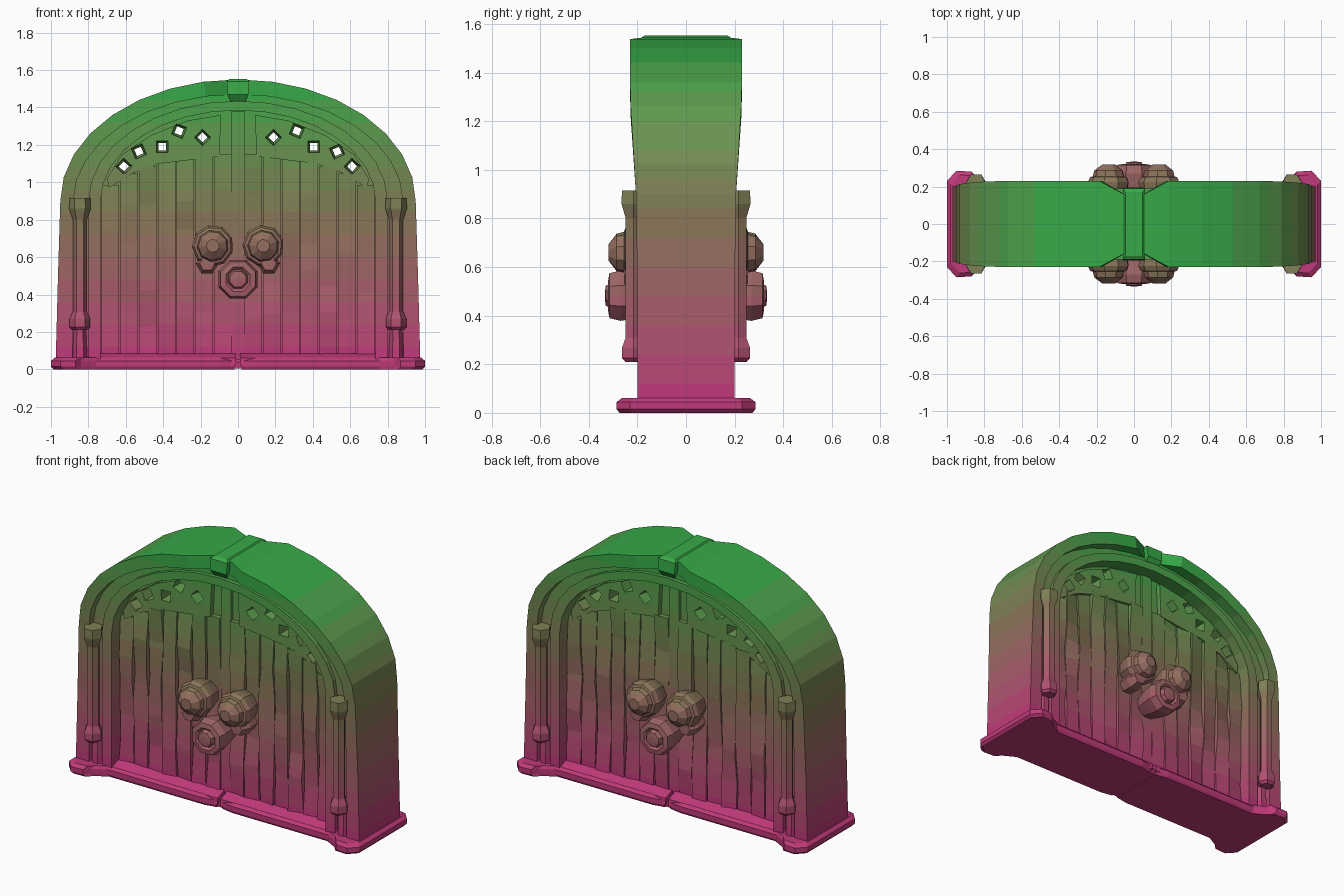
import bpy, bmesh, random
from math import sin, cos, pi, radians

if "Cube" in bpy.data.objects:
    bpy.data.objects.remove(bpy.data.objects["Cube"])

random.seed(4)
TOP, BANDS = 1.56, 13


# Height gradient: magenta foot, brown middle, green crown
def mix(a, b, t):
    return [p + (q - p) * t for p, q in zip(a, b)]


MATS = []
for i in range(BANDS):
    t = (i + 0.5) / BANDS
    low, mid, high = (.55, .03, .2), (.25, .18, .1), (.02, .42, .06)
    c = mix(low, mid, t * 2) if t < .5 else mix(mid, high, t * 2 - 1)
    m = bpy.data.materials.new("tint_%02d" % i)
    m.diffuse_color = (*c, 1)
    m.use_nodes = True
    m.node_tree.nodes["Principled BSDF"].inputs["Base Color"].default_value = m.diffuse_color
    MATS.append(m)


def finish(name, bm):
    bmesh.ops.recalc_face_normals(bm, faces=bm.faces)
    for i in range(1, BANDS):
        bmesh.ops.bisect_plane(bm, geom=bm.verts[:] + bm.edges[:] + bm.faces[:],
                               dist=1e-5, plane_co=(0, 0, TOP * i / BANDS), plane_no=(0, 0, 1))
    for f in bm.faces:
        z = f.calc_center_median().z
        f.material_index = max(0, min(BANDS - 1, int(z / TOP * BANDS)))
    me = bpy.data.meshes.new(name)
    bm.to_mesh(me)
    bm.free()
    for m in MATS:
        me.materials.append(m)
    ob = bpy.data.objects.new(name, me)
    bpy.context.collection.objects.link(ob)
    return ob


def add_loft(bm, rings):
    vs = [[bm.verts.new(p) for p in r] for r in rings]
    n = len(vs[0])
    for a, b in zip(vs, vs[1:]):
        for k in range(n):
            bm.faces.new((a[k], a[(k + 1) % n], b[(k + 1) % n], b[k]))
    bm.faces.new(vs[0][::-1])
    bm.faces.new(vs[-1])


def loft(name, *lofts):
    bm = bmesh.new()
    for rings in lofts:
        add_loft(bm, rings)
    return finish(name, bm)


# Rings turned about the y axis (round fittings) or the z axis (columns)
def turn_y(x, z, prof, n, side=1, a0=0.0):
    return [[(x + r * cos(a0 + 2 * pi * k / n), y * side, z + r * sin(a0 + 2 * pi * k / n))
             for k in range(n)] for r, y in prof]


def turn_z(x, y, prof, n):
    return [[(x + r * cos(2 * pi * k / n), y + r * sin(2 * pi * k / n), z)
             for k in range(n)] for r, z in prof]


def arch(foot, w, top, z0=.03, spring=.9, n=16):
    pts = [(foot, z0), ((foot + w) / 2, .5)]
    pts += [(w * cos(pi * k / n), spring + (top - spring) * sin(pi * k / n)) for k in range(n + 1)]
    return pts + [(-(foot + w) / 2, .5), (-foot, z0)]


def band(name, outer, inner, depth):
    rings = []
    for a, b in zip(outer, inner):
        d = depth(*a)
        rings.append([(a[0], -d, a[1]), (b[0], -d, b[1]), (b[0], d, b[1]), (a[0], d, a[1])])
    return loft(name, rings)


def box(x0, x1, d, z0, z1):
    return [[(x0, -d, z), (x1, -d, z), (x1, d, z), (x0, d, z)] for z in (z0, z1)]


# Stepped arch frame
def frame_depth(x, z):
    if z > 1.3 and abs(x) < .1:
        return .13
    return .2 + .03 * max(0, min(1, (z - .8) / .5))


c0, c1 = arch(.975, .95, 1.55), arch(.885, .88, 1.47)
c2, c3 = arch(.80, .80, 1.435), arch(.735, .735, 1.385)
band("outer_arch", c0, c1, frame_depth)
band("arch_groove", c1, c2, lambda x, z: .165)
band("inner_moulding", c2, c3, lambda x, z: .19)

# Keystone, slightly wider at the top
loft("keystone", [[(-w, -d, z), (w, -d, z), (w, d, z), (-w, d, z)]
                  for w, d, z in ((.035, .16, 1.42), (.055, .195, 1.47), (.06, .19, 1.54), (.045, .17, 1.553))])

# Door slab with tracery panels
slab = loft("door_slab", [[(x, y, z) for x, z in c3] for y in (-.1, .1)])
low = [(.69, .97), (.56, 1.05), (.42, 1.1), (.25, 1.12), (.1, 1.14)]
high = [(.7, 1.02), (.62, 1.15), (.47, 1.25), (.27, 1.33), (.09, 1.36)]
panels = [band("tracery", [(s * x, z) for x, z in high], [(s * x, z) for x, z in low],
               lambda x, z: .13) for s in (-1, 1)]
loft("door_stile", box(-.035, .035, .118, .05, 1.38))

# Window openings: flared hourglass cutters
holes = [(.19, 1.24), (.315, 1.275), (.405, 1.19), (.53, 1.165), (.61, 1.085)]
cutter = loft("window_cutter", *[
    turn_y(s * x, z, ((.05, -.17), (.027, 0), (.05, .17)), 4, 1, .4 * i)
    for s in (-1, 1) for i, (x, z) in enumerate(holes)])
cutter.hide_render = True
cutter.display_type = 'WIRE'
for ob in [slab] + panels:
    mod = ob.modifiers.new("windows", 'BOOLEAN')
    mod.operation = 'DIFFERENCE'
    mod.solver = 'EXACT'
    mod.object = cutter


# Weathered planks
def tracery_low(x):
    for (xa, za), (xb, zb) in zip(low, low[1:]):
        if x >= xb:
            return za + (zb - za) * (xa - x) / (xa - xb)
    return low[-1][1]


N = 7
for s in (-1, 1):
    for i in range(N):
        x0 = .035 + .7 * i / N
        x1 = x0 + .7 / N - .006
        top = tracery_low((x0 + x1) / 2) + .01
        rings = []
        for k in range(6):
            z = .05 + (top - .05) * k / 5
            j = [random.uniform(-.014, .014) for _ in range(5)]
            if 0 < k < 5:
                z += j[4] * 4
            rings.append([(s * x0, -.122 + j[0], z), (s * x1, -.122 + j[1], z),
                          (s * x1, .122 + j[2], z), (s * x0, .122 + j[3], z)])
        loft("plank", rings)

# Columns with bulb and capital at all four corners
column = ((.04, .21), (.055, .225), (.055, .27), (.038, .31), (.038, .8),
          (.048, .83), (.058, .86), (.056, .915))
for s in (-1, 1):
    for t in (-1, 1):
        loft("column", turn_z(s * .845, t * .215, column, 6))
        # Thin shaft edge running down to the sill
        loft("column_foot", turn_z(s * .845, t * .165, ((.04, .04), (.032, .22)), 6))

# Base with flared feet, pinched at the middle
half = [(.02, .185), (.1, .2), (.76, .2), (.84, .245), (.87, .28), (.95, .285), (1.0, .23)]
plan = [(x, -y) for x, y in half] + [(x, y) for x, y in half[::-1]]
for s in (-1, 1):
    loft("base", [[(s * max(0, x * k), y * q, z) for x, y in plan]
                  for k, q, z in ((.985, .96, 0), (1, 1, .015), (1, 1, .045), (.98, .92, .062))])
    loft("sill", [[(s * .01, -d, z), (s * .9, -d, z), (s * .9, d, z), (s * .01, d, z)]
                  for d, z in ((.19, .02), (.185, .06), (.125, .085))])
loft("base_joint", box(-.03, .03, .175, .004, .04))

# Door fittings on both faces: two bosses and a hanging cup
boss = ((.08, .1), (.105, .18), (.112, .225), (.1, .25), (.085, .255), (.078, .285), (.035, .318))
cup = ((.07, .1), (.1, .2), (.112, .27), (.1, .315), (.07, .32), (.055, .305), (.045, .33), (.02, .333))
knuckle = ((.05, .1), (.06, .2), (.04, .255))
for t in (-1, 1):
    for s in (-1, 1):
        loft("boss", turn_y(s * .135, .66, boss, 9, t, .3 * s))
        loft("knuckle", turn_y(s * .165, .565, knuckle, 6, t))
    loft("hanging_cup", turn_y(0, .482, cup, 8, t, radians(22.5)))
